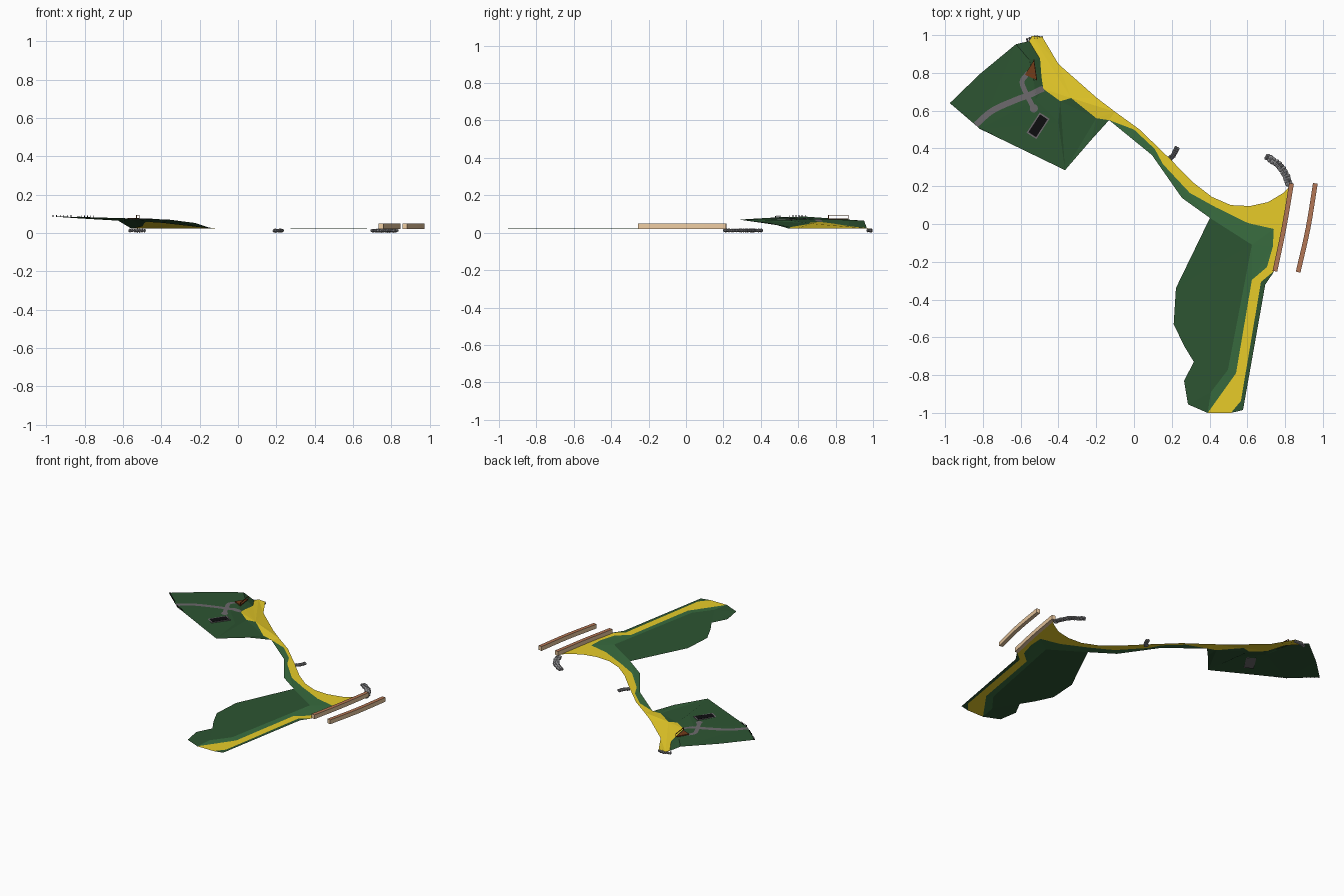
import bpy, bmesh, math, random
from mathutils import Vector
from mathutils.bvhtree import BVHTree

if "Cube" in bpy.data.objects:
    bpy.data.objects.remove(bpy.data.objects["Cube"])

random.seed(4)
SEA = 0.022


def mat(name, rgb):
    m = bpy.data.materials.new(name)
    m.diffuse_color = (*rgb, 1)
    m.use_nodes = True
    m.node_tree.nodes["Principled BSDF"].inputs["Base Color"].default_value = m.diffuse_color
    return m


DARK = mat("dark_grass", (0.026, 0.09, 0.032))
MID = mat("light_grass", (0.04, 0.15, 0.05))
SAND = mat("sand", (0.80, 0.60, 0.022))
WOOD = mat("pier_deck", (0.45, 0.18, 0.09))
TAN = mat("pier_side", (0.85, 0.60, 0.36))
BROWN = mat("deck_brown", (0.17, 0.045, 0.01))
GREY = mat("paving", (0.15, 0.14, 0.15))
ROCK = mat("rock", (0.24, 0.24, 0.25))
BLACK = mat("black", (0.004, 0.004, 0.005))


def finish(name, bm, *materials):
    me = bpy.data.meshes.new(name)
    bm.to_mesh(me)
    bm.free()
    ob = bpy.data.objects.new(name, me)
    for m in materials:
        me.materials.append(m)
    bpy.context.collection.objects.link(ob)
    return ob


def sheet(name, pts, material, faces=None):
    """Open ground sheet, faces turned upwards; 2D points lie at sea level."""
    bm = bmesh.new()
    vs = [bm.verts.new(p if len(p) == 3 else (*p, SEA)) for p in pts]
    for f in faces or [range(len(pts))]:
        bm.faces.new([vs[i] for i in f])
    bm.normal_update()
    bmesh.ops.triangulate(bm, faces=bm.faces[:], ngon_method='EAR_CLIP')
    bm.normal_update()
    for f in bm.faces:
        if f.normal.z < 0:
            f.normal_flip()
    return finish(name, bm, material)


def add_box(bm, c, size, ang=0):
    verts = bmesh.ops.create_cube(bm, size=1)["verts"]
    bmesh.ops.scale(bm, vec=size, verts=verts)
    ca, sa = math.cos(ang), math.sin(ang)
    for v in verts:
        x, y, z = v.co
        v.co = (c[0] + x * ca - y * sa, c[1] + x * sa + y * ca, c[2] + z)


def smooth(pts, n=5):
    """Catmull-Rom samples through 2D points."""
    p = [Vector(q) for q in pts]
    p = [2 * p[0] - p[1]] + p + [2 * p[-1] - p[-2]]
    out = []
    for i in range(1, len(p) - 2):
        a, b, c, d = p[i - 1:i + 3]
        for k in range(n):
            t = k / n
            out.append(0.5 * (2 * b + (c - a) * t + (2 * a - 5 * b + 4 * c - d) * t * t
                              + (3 * b - a - 3 * c + d) * t ** 3))
    return out + [p[-2]]


def sides(path, w):
    """Left and right offsets of a path."""
    res = []
    for i, q in enumerate(path):
        d = (path[min(i + 1, len(path) - 1)] - path[max(i - 1, 0)]).normalized()
        n = Vector((-d.y, d.x)) * w / 2
        res.append((q + n, q - n))
    return res


# Northern headland: plateau with slopes towards the beach
rim = [(-.132, .55, .022), (-.2, .56, .03), (-.333, .667, .048), (-.39, .65, .052),
       (-.48, .715, .058), (-.49, .78, .05), (-.497, .873, .035), (-.555, .968, .022)]
hill_pts = [(-.975, .64, .086), (-.815, .503, .083), (-.365, .285, .07), (-.225, .447, .052)] + rim + [
    (-.625, .952, .064), (-.815, .795, .075), (-.555, .87, .068),
    (-.53, .76, .072), (-.52, .66, .072), (-.40, .54, .068)]
hill = sheet("headland", hill_pts, DARK,
             [(0, 1, 2, 17, 16, 15, 14, 12, 13), (12, 14, 10, 11), (14, 15, 9, 10), (15, 16, 8, 9),
              (16, 17, 7, 8), (17, 2, 3, 5, 6, 7), (3, 4, 5)])
tree = BVHTree.FromPolygons([v.co.copy() for v in hill.data.vertices],
                            [tuple(p.vertices) for p in hill.data.polygons])


def ground(p):
    hit = tree.ray_cast(Vector((p[0], p[1], 1)), Vector((0, 0, -1)))[0]
    return hit.z if hit else tree.find_nearest(Vector((p[0], p[1], .07)))[0].z


# Beaches: sloping north beach, narrow neck, bay, long southern strand
sheet("north_beach", rim + [(-.54, .995), (-.485, .99), (-.40, .847), (-.196, .667), (-.10, .594)], SAND)
inner = [(-.132, .55), (0, .5), (.11, .397), (.153, .317), (.296, .164), (.43, .09), (.603, .005),
         (.74, -.026), (.735, -.12), (.704, -.228), (.624, -.296), (.54, -.79), (.39, -1)]
outer = [(.513, -1), (.566, -.937), (.672, -.307), (.74, -.25), (.83, .206), (.79, .164), (.71, .116),
         (.614, .095), (.513, .1), (.413, .143), (.317, .217), (.18, .355), (.03, .5), (-.10, .594)]
sheet("bay_beach", inner + outer, SAND)

# Grass bank behind the beach, and southern field
H = .026
bank = [(.407, -.89, H), (.497, -.772, H), (.624, -.11, H), (.402, .032, H)]
sheet("grass_bank", inner + bank + [(.254, .138), (.095, .365)], MID)
sheet("south_field", [(.39, -1)] + bank + [(.222, -.339), (.21, -.53), (.265, -.645), (.317, -.73),
                                           (.265, -.83), (.286, -.955)], DARK)
sheet("east_verge", [(.513, -1), (.577, -.985), (.695, -.32), (.735, -.262), (.74, -.25),
                     (.672, -.307), (.566, -.937)], DARK)


# Twin harbour piers: timber deck, pale sides
def pier(name, path, w=.025, lo=.021, hi=.05):
    bm = bmesh.new()
    rings = [[bm.verts.new((*p, z)) for p, z in ((l, lo), (r, lo), (r, hi), (l, hi))]
             for l, r in sides(smooth(path, 4), w)]
    for a, b in zip(rings, rings[1:]):
        for i in range(4):
            f = bm.faces.new((a[i], a[(i + 1) % 4], b[(i + 1) % 4], b[i]))
            f.material_index = 0 if i == 2 else 1
    for ring in (rings[0][::-1], rings[-1]):
        bm.faces.new(ring).material_index = 1
    bmesh.ops.recalc_face_normals(bm, faces=bm.faces[:])
    finish(name, bm, WOOD, TAN)


pier("west_pier", [(.746, -.25), (.794, -.02), (.834, .215)])
pier("east_pier", [(.869, -.255), (.922, -.02), (.96, .215)])


# Rock breakwaters
def rocks(name, path, w, n=4):
    bm = bmesh.new()
    for l, r in sides(smooth(path, n), w * .5):
        for q in (l, r):
            s = [w * random.uniform(.42, .58) for _ in range(2)]
            h = random.uniform(.009, .012)
            for v in bmesh.ops.create_icosphere(bm, subdivisions=1, radius=1)["verts"]:
                v.co = (q.x + v.co.x * s[0], q.y + v.co.y * s[1], .012 + v.co.z * h)
    finish(name, bm, ROCK)


rocks("bay_breakwater", [(.705, .355), (.765, .315), (.80, .265), (.82, .215)], .029)
rocks("neck_groyne", [(.226, .40), (.212, .37), (.193, .348)], .021, 3)
rocks("north_groyne", [(-.565, .975), (-.525, .988), (-.488, .984)], .015, 3)


# Roads draped on the headland
def road(name, path, w):
    sd = sides(smooth(path, 8), w)
    pts = [(*p, ground(p) + .0015) for pair in sd for p in pair]
    sheet(name, pts, GREY, [(2 * i, 2 * i + 1, 2 * i + 3, 2 * i + 2) for i in range(len(sd) - 1)])


road("main_road", [(-.838, .525), (-.75, .60), (-.63, .655), (-.55, .685), (-.48, .718)], .032)
road("side_road", [(-.56, .80), (-.592, .755), (-.575, .70), (-.53, .61)], .026)
disc = [(-.53 + .022 * math.cos(a * math.pi / 6), .612 + .022 * math.sin(a * math.pi / 6)) for a in range(12)]
sheet("turning_circle", [(*p, ground(p) + .002) for p in disc], GREY)

# Dark paved court with a pale kerb
ang = math.radians(57)
z = ground((-.508, .52))
bm = bmesh.new()
add_box(bm, (-.508, .52, z), (.128, .062, .006), ang)
finish("court_kerb", bm, GREY)
bm = bmesh.new()
add_box(bm, (-.508, .52, z + .001), (.112, .048, .006), ang)
finish("court_surface", bm, BLACK)

# Triangular lookout deck with a railing
tri = [(-.53, .868), (-.577, .79), (-.515, .762)]
deck = sheet("lookout_deck", [(*p, .077) for p in tri], BROWN)
sol = deck.modifiers.new("thickness", 'SOLIDIFY')
sol.thickness = .006
bm = bmesh.new()
a, b = Vector(tri[0]), Vector(tri[2])
for p in (a, b):
    add_box(bm, (p.x, p.y, .083), (.004, .004, .022))
m, d = (a + b) / 2, b - a
add_box(bm, (m.x, m.y, .093), (d.length, .004, .003), math.atan2(d.y, d.x))
finish("lookout_railing", bm, BROWN)

# Boundary fence posts along the western edge, open at the road
bm = bmesh.new()
a, b, c = Vector((-.965, .637)), Vector((-.815, .506)), Vector((-.755, .478))
posts = [a.lerp(b, t / 8) for t in range(6)] + [b.lerp(c, t / 4) for t in range(5)]
for p in posts:
    add_box(bm, (p.x, p.y, ground(p) + .003), (.004, .004, .012))
finish("fence_posts", bm, BLACK)
